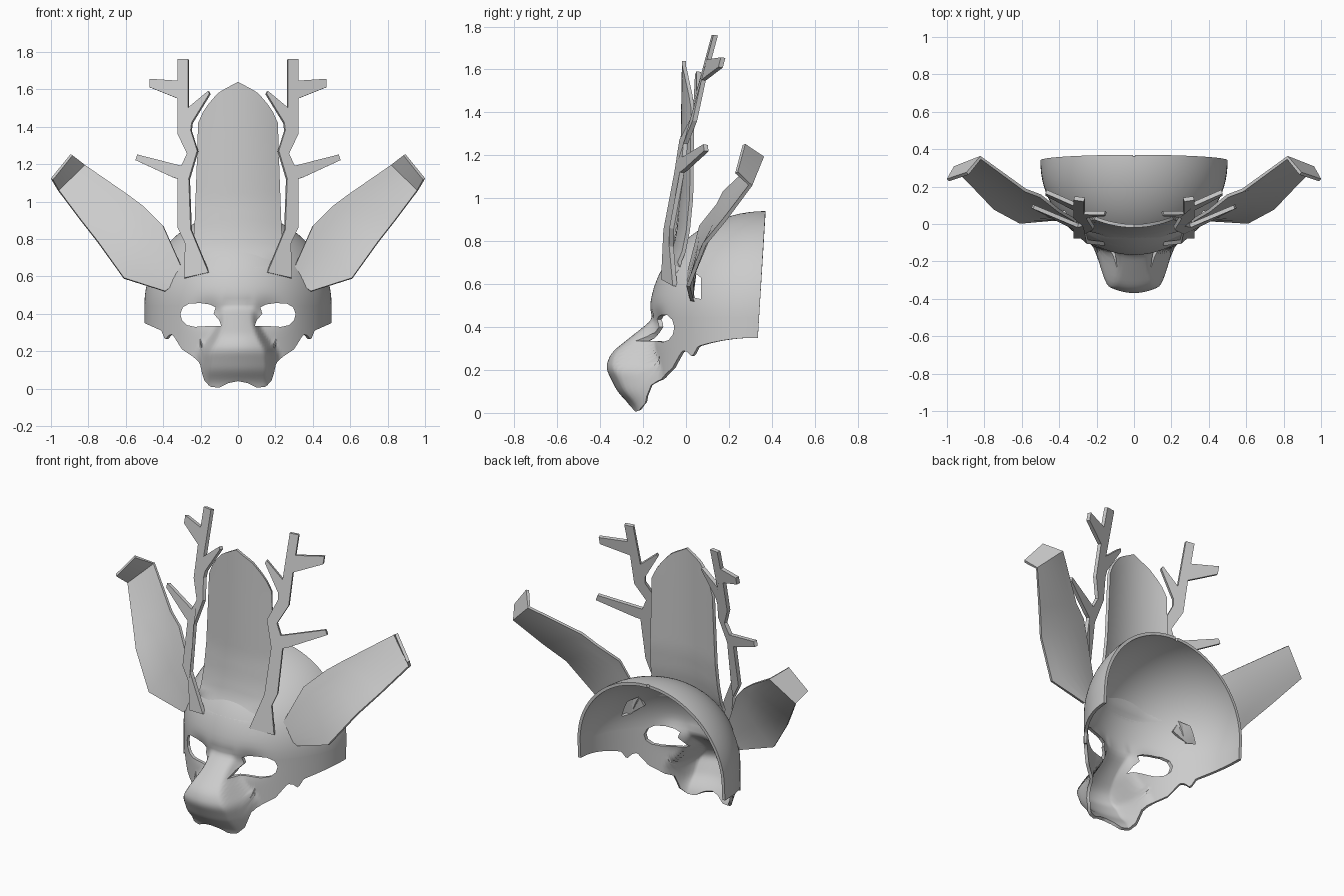
import bpy, math
from math import sin, cos, pi, sqrt

if "Cube" in bpy.data.objects:
    bpy.data.objects.remove(bpy.data.objects["Cube"])


def interp(table, t):
    """Piecewise linear lookup in [(t, value), ...]."""
    if t <= table[0][0]:
        return table[0][1]
    for (a, va), (b, vb) in zip(table, table[1:]):
        if t <= b:
            return va + (vb - va) * (t - a) / (b - a)
    return table[-1][1]


def soft(table, t, r=.025):
    """Lookup averaged over a small window, so the profile has no kinks."""
    return sum(interp(table, t + r * k / 3) for k in range(-3, 4)) / 7


def smoothstep(a, b, t):
    t = min(1, max(0, (t - a) / (b - a)))
    return t * t * (3 - 2 * t)


def make(name, verts, faces, thick=0, offset=0, smooth=True):
    me = bpy.data.meshes.new(name)
    me.from_pydata(verts, [], faces)
    ob = bpy.data.objects.new(name, me)
    bpy.context.collection.objects.link(ob)
    bpy.ops.object.select_all(action='DESELECT')
    ob.select_set(True)
    bpy.context.view_layer.objects.active = ob
    if thick:
        m = ob.modifiers.new("thickness", 'SOLIDIFY')
        m.thickness, m.offset = thick, offset
        bpy.ops.object.modifier_apply(modifier=m.name)
    if smooth:
        bpy.ops.object.shade_smooth_by_angle(angle=math.radians(40))
    return ob


def grid_faces(nu, nv):
    """Faces for vertices stored row by row, nu per row."""
    return [(j * nu + i, j * nu + i + 1, (j + 1) * nu + i + 1, (j + 1) * nu + i)
            for j in range(nv - 1) for i in range(nu - 1)]


def cut(ob, outline, axis, lo, hi):
    """Boolean a prism with the given 2D outline through ob."""
    n = len(outline)
    def place(p, d):
        return (p[0], d, p[1]) if axis == 'Y' else (d, p[0], p[1])
    verts = [place(p, lo) for p in outline] + [place(p, hi) for p in outline]
    faces = [tuple(range(n)), tuple(range(2 * n - 1, n - 1, -1))]
    faces += [(i, i + n, (i + 1) % n + n, (i + 1) % n) for i in range(n)]
    c = make("cutter", verts, faces, smooth=False)
    c.hide_render = True
    bpy.ops.object.mode_set(mode='EDIT')
    bpy.ops.mesh.select_all(action='SELECT')
    bpy.ops.mesh.normals_make_consistent(inside=False)
    bpy.ops.object.mode_set(mode='OBJECT')
    m = ob.modifiers.new("cut", 'BOOLEAN')
    m.operation, m.solver, m.object = 'DIFFERENCE', 'EXACT', c
    bpy.context.view_layer.objects.active = ob
    bpy.ops.object.modifier_apply(modifier=m.name)
    bpy.data.objects.remove(c)


# face shell: half ellipsoid, straight below the temples, with a muzzle pushed forward
LOW = [(0, .04), (.05, .03), (.1, .005), (.15, .01), (.185, .05), (.205, .14), (.24, .17),
       (.3, .21), (.35, .29), (.37, .285), (.39, .26), (.41, .31), (.5, .35)]
MUZZLE_Y = [(0, -.245), (.05, -.27), (.09, -.315), (.14, -.34), (.21, -.375), (.28, -.35),
            (.36, -.25), (.44, -.15), (.5, -.165)]
MUZZLE_W = [(0, .215), (.1, .22), (.2, .21), (.27, .155), (.34, .11), (.48, .085)]
NU, NLOW, NUP = 129, 28, 24


def shell_point(phi, z):
    s = sqrt(max(0, 1 - ((z - .45) / .49) ** 2)) if z > .45 else 1
    x, y = .5 * s * sin(phi), .37 - .54 * s * cos(phi)
    y -= .06 * (.94 - z) * abs(sin(phi)) ** 10
    if z < .52:
        w = soft(MUZZLE_W, z)
        k = (1 - smoothstep(.65 * w, 1.08 * w, abs(x))) * (1 - .15 * min(1, x * x / w / w))
        push = soft(MUZZLE_Y, z) + .17
        y += push * (1 - smoothstep(.42, .52, z)) * k
        # shallow eye sockets beside the bridge
        y += .03 * math.exp(-((abs(x) - .16) / .08) ** 2 - ((z - .41) / .06) ** 2)
    return (x, y, z)


verts = []
for j in range(NLOW + NUP):
    for i in range(NU):
        phi = -pi / 2 + pi * i / (NU - 1)
        if j < NLOW:
            lo = interp(LOW, abs(.5 * sin(phi)))
            z = lo + (.45 - lo) * j / NLOW
        else:
            z = .45 + .49 * sin(math.radians(89) * (j - NLOW) / (NUP - 1))
        verts.append(shell_point(phi, z))
shell = make("face_shell", verts, grid_faces(NU, NLOW + NUP), .018, -1)

# eye holes and the slots where the ears plug in
EYE = [(.09, .335), (.1, .365), (.13, .4), (.12, .435), (.15, .45), (.2, .457), (.26, .455),
       (.295, .435), (.308, .4), (.3, .365), (.275, .34), (.23, .33), (.15, .335)]
for s in (1, -1):
    cut(shell, [(s * x, z) for x, z in EYE], 'Y', -.6, .1)
cut(shell, [(.025, .54), (.07, .53), (.07, .63), (.03, .66)], 'X', -.6, .6)
shell.select_set(True)
bpy.context.view_layer.objects.active = shell
bpy.ops.object.shade_smooth_by_angle(angle=math.radians(40))

# tall forehead crest, gently curved across, its foot sunk into the shell
WIDTH = [(.62, .245), (.75, .235), (.9, .228), (1.2, .217), (1.42, .21)]
DEPTH = [(.62, -.125), (.68, -.085), (.75, -.055), (.85, -.035), (1.0, -.02), (1.64, -.01)]
TOP = [(0, 1.64), (.1, 1.585), (.15, 1.53), (.19, 1.47), (.21, 1.42)]
verts, n, rows = [], 17, 24
for j in range(rows):
    for i in range(n):
        u = -1 + 2 * i / (n - 1)
        z = .62 + (interp(TOP, abs(u) * .21) - .62) * (j / (rows - 1)) ** 1.5
        x, y = u * interp(WIDTH, z), interp(DEPTH, z) + .045 * u * u
        if z < .7:
            inside = .38 - .54 * sqrt(1 - ((z - .45) / .49) ** 2 - (x / .5) ** 2)
            y = max(y, inside + .002) if z > .65 else inside
        verts.append((x, y, z))
make("forehead_crest", verts, grid_faces(n, rows), .018)

# antlers: flat branching plates that lean back
ANTLER = [(.155, .62), (.285, .59), (.28, .775), (.32, .86), (.32, 1.12), (.35, 1.13),
          (.545, 1.22), (.535, 1.25), (.3, 1.19), (.27, 1.255), (.32, 1.36), (.32, 1.55),
          (.47, 1.61), (.47, 1.655), (.32, 1.645), (.32, 1.76), (.265, 1.76), (.265, 1.5),
          (.157, 1.59), (.15, 1.575), (.245, 1.42), (.25, 1.38), (.215, 1.27), (.26, 1.12),
          (.25, .85)]
LEAN = [(.6, -.045), (.7, -.045), (.88, -.08), (1.13, -.025), (1.27, .015), (1.5, .06), (1.76, .13)]


def antler_point(x, z):
    dx = x - .3
    lean = interp(LEAN, min(z, 1.19) if dx > .1 and z < 1.3 else z)
    if z > 1.3:
        lean -= .2 * max(0, .22 - x) / .5   # inner prong tips forward
        dx = max(0, dx)
    return (x, lean + .42 * dx, z)


# ears: upper and lower edge of each cross row, folded forward at the tip
EAR = [((.28, 0, .6), (.39, .03, .52)), ((.4, .07, .87), (.61, .01, .59)),
       ((.5, .15, .97), (.75, .085, .785)), ((.58, .18, 1.03), (.84, .18, .9)),
       ((.82, .355, 1.195), (.96, .3, 1.06)), ((.89, .27, 1.25), (.995, .235, 1.12))]
for s, side in ((1, "right"), (-1, "left")):
    pts = [antler_point(x, z) for x, z in ANTLER]
    make(side + "_antler", [(s * x, y, z) for x, y, z in pts],
         [tuple(range(len(pts)))[::s]], .022, smooth=False)

    verts, n = [], 7
    for k, (up, low) in enumerate(EAR):
        bow = (0, .015, .015, .015, 0, 0)[k]
        for i in range(n):
            t = i / (n - 1)
            x, y, z = (a + (b - a) * t for a, b in zip(up, low))
            verts.append((s * x, y + bow * 4 * t * (1 - t), z))
    make(side + "_ear", verts, [f[::s] for f in grid_faces(n, len(EAR))], .018)
